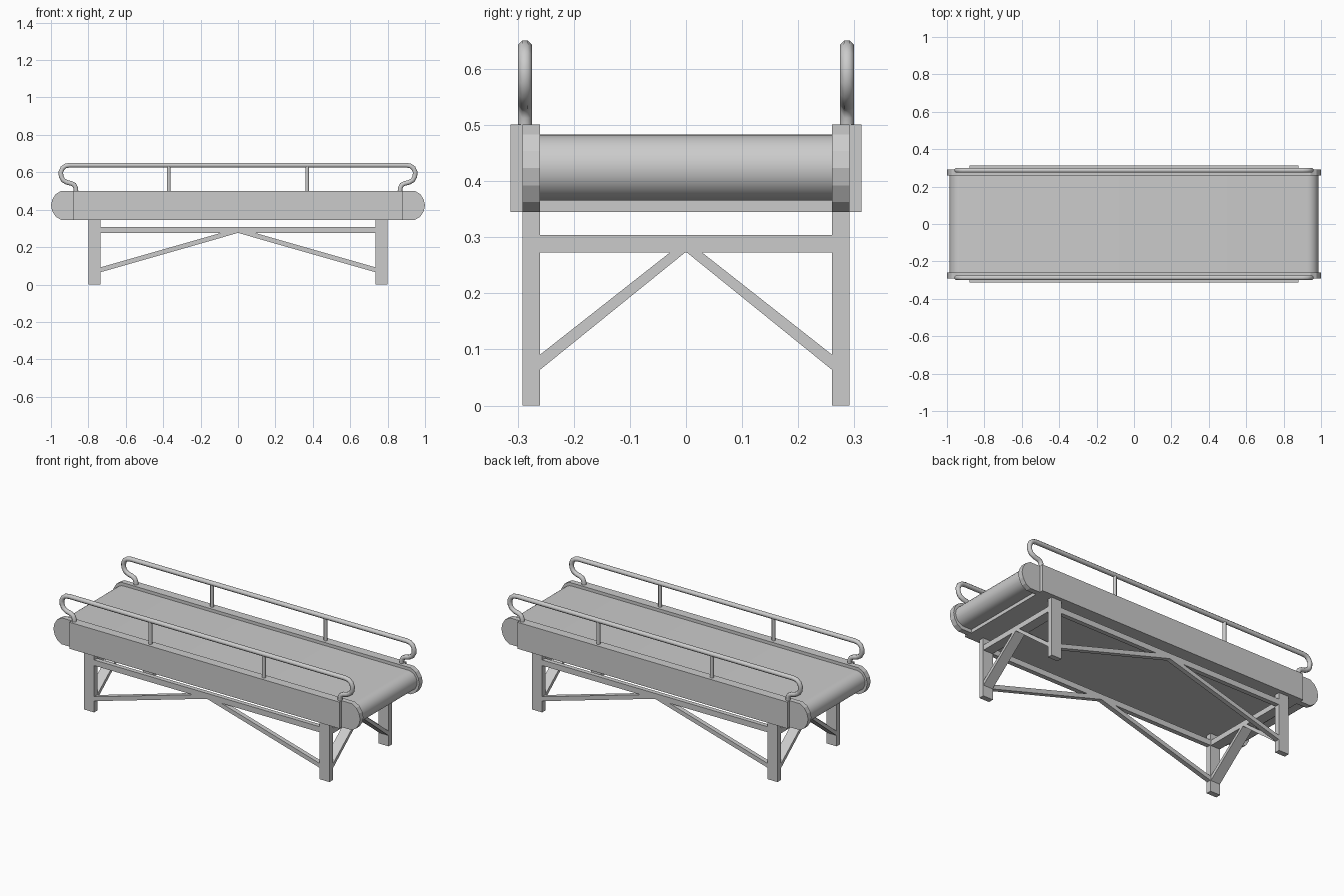
import bpy, bmesh, math
from mathutils import Vector

if "Cube" in bpy.data.objects:
    bpy.data.objects.remove(bpy.data.objects["Cube"])

grey = bpy.data.materials.new("light_grey")
grey.use_nodes = True
colour = (0.6, 0.6, 0.6, 1)
grey.diffuse_color = colour
grey.node_tree.nodes["Principled BSDF"].inputs["Base Color"].default_value = colour


def finish(name, bm, smooth=None):
    bmesh.ops.recalc_face_normals(bm, faces=bm.faces[:])
    mesh = bpy.data.meshes.new(name)
    bm.to_mesh(mesh)
    bm.free()
    mesh.materials.append(grey)
    ob = bpy.data.objects.new(name, mesh)
    bpy.context.collection.objects.link(ob)
    if smooth:
        bpy.ops.object.select_all(action="DESELECT")
        ob.select_set(True)
        bpy.context.view_layer.objects.active = ob
        bpy.ops.object.shade_smooth_by_angle(angle=math.radians(smooth))
    return ob


def prism(name, outline, lo, hi, axis="y", smooth=None):
    """Extrude an outline of (across, z) points along x or y."""
    bm = bmesh.new()
    place = (lambda u, z, d: (u, d, z)) if axis == "y" else (lambda u, z, d: (d, u, z))
    a = [bm.verts.new(place(u, z, lo)) for u, z in outline]
    b = [bm.verts.new(place(u, z, hi)) for u, z in outline]
    bm.faces.new(a)
    bm.faces.new(b[::-1])
    for i in range(len(a)):
        j = (i + 1) % len(a)
        bm.faces.new((a[i], a[j], b[j], b[i]))
    return finish(name, bm, smooth)


def box(name, x, y, z):
    return prism(name, [(x[0], z[0]), (x[1], z[0]), (x[1], z[1]), (x[0], z[1])], *y)


def tube(name, path, y, r, sides=8):
    """Sweep a round section along an x-z path."""
    pts = [Vector((x, 0, z)) for x, z in path]
    bm = bmesh.new()
    rings = []
    for i, p in enumerate(pts):
        t = (pts[min(i + 1, len(pts) - 1)] - pts[max(i - 1, 0)]).normalized()
        n = Vector((-t.z, 0, t.x))
        ring = []
        for k in range(sides):
            a = (k + 0.5) * math.tau / sides
            ring.append(bm.verts.new(p + n * r * math.cos(a) + Vector((0, y + r * math.sin(a), 0))))
        rings.append(ring)
    for a, b in zip(rings, rings[1:]):
        for k in range(sides):
            j = (k + 1) % sides
            bm.faces.new((a[k], a[j], b[j], b[k]))
    bm.faces.new(rings[0])
    bm.faces.new(rings[-1][::-1])
    return finish(name, bm, 50)


def mirrored(half):
    """Close a right-hand outline with its mirror image."""
    return half + [(-x, z) for x, z in reversed(half)]


# Belt loop with round ends
R, MID, END = 0.059, 0.424, 0.927
arc = [(END + R * math.cos(a), MID + R * math.sin(a))
       for a in (math.pi * (i / 12 - 0.5) for i in range(13))]
prism("belt", mirrored(arc), -0.262, 0.262, smooth=40)
box("under_plate", (-0.88, 0.88), (-0.262, 0.262), (0.345, 0.38))

# Outline of the side frames and the bent handrail path
frame = mirrored([(0.945, 0.345), (0.975, 0.363), (0.993, 0.392), (1.0, 0.423),
                  (0.993, 0.454), (0.975, 0.483), (0.945, 0.501)])
bend = [(0.866, 0.49), (0.867, 0.515), (0.875, 0.532), (0.89, 0.54), (0.915, 0.546),
        (0.935, 0.558), (0.946, 0.578), (0.947, 0.602), (0.938, 0.622),
        (0.922, 0.634), (0.9, 0.638)]

for s, side in ((-1, "front"), (1, "back")):
    def span(a, b):
        return sorted((s * a, s * b))
    prism(side + "_side_frame", frame, *span(0.26, 0.291))
    box(side + "_side_panel", (-0.88, 0.88), span(0.291, 0.313), (0.345, 0.501))
    tube(side + "_handrail", mirrored(bend), s * 0.287, 0.0135)
    for x in (-0.37, 0.37):
        tube(side + "_rail_post", [(x, 0.49), (x, 0.635)], s * 0.287, 0.0105)
    # Long beam and its two braces
    box(side + "_beam", (-0.735, 0.735), span(0.262, 0.289), (0.275, 0.308))
    for m in (-1, 1):
        prism(side + "_brace", [(m * x, z) for x, z in
              ((0.737, 0.065), (0.737, 0.091), (0.09, 0.276), (0, 0.276))], *span(0.262, 0.289))
        box(side + "_leg", sorted((m * 0.735, m * 0.8)), span(0.26, 0.291), (0, 0.346))

# End beams and braces between the legs
for s, side in ((-1, "right"), (1, "left")):
    x = sorted((s * 0.737, s * 0.798))
    box(side + "_end_beam", x, (-0.261, 0.261), (0.273, 0.304))
    for m in (-1, 1):
        prism(side + "_end_brace", [(m * y, z) for y, z in
              ((0.261, 0.063), (0.261, 0.09), (0.027, 0.274), (0, 0.274))], *x, axis="x")
